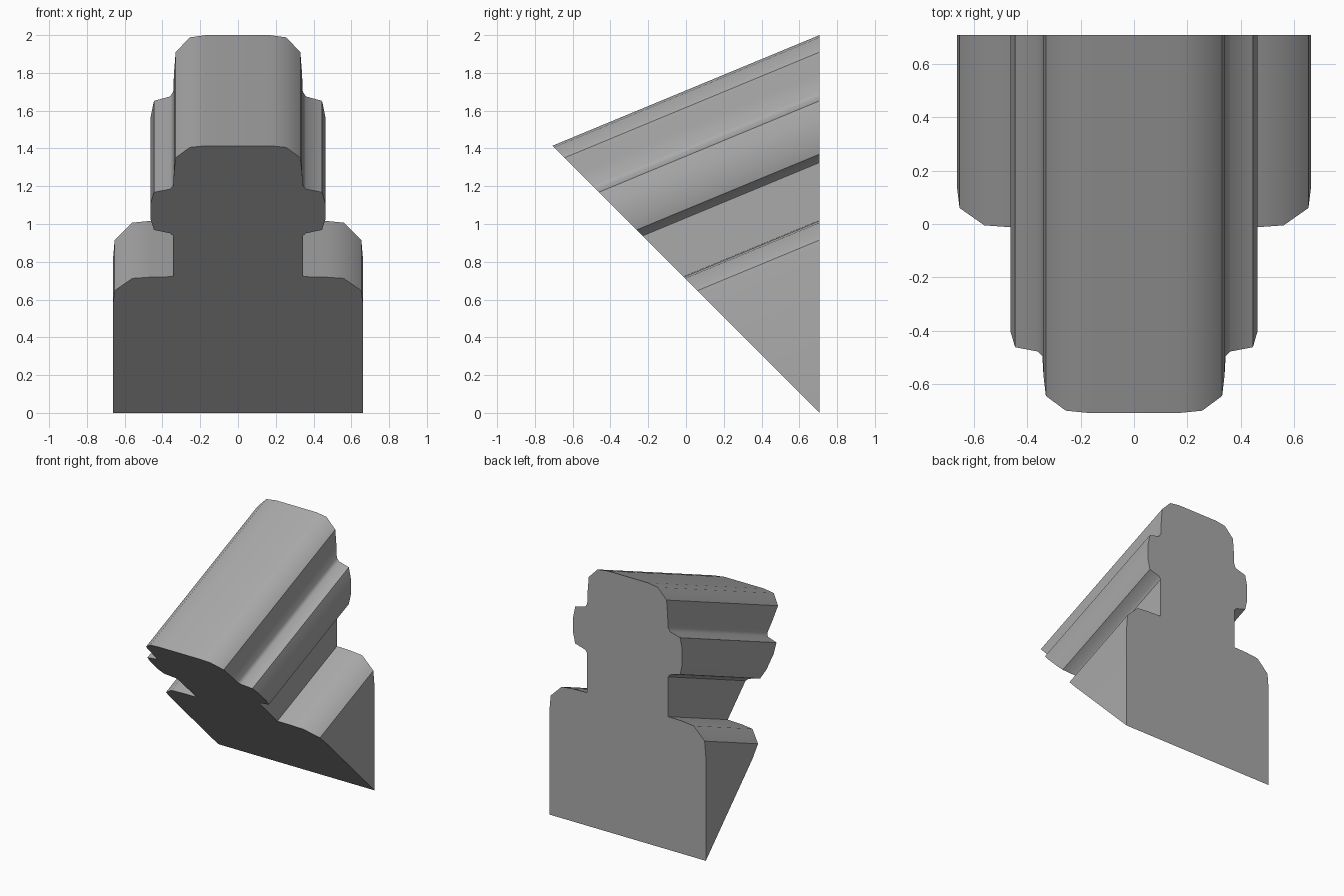
import bpy, bmesh, math
from mathutils import Matrix, Vector

if "Cube" in bpy.data.objects:
    bpy.data.objects.remove(bpy.data.objects["Cube"])

# Half profile (x, z) of the back face, from the top down to the pivot line
half = [(0.17, 2.0), (0.255, 1.988), (0.33, 1.91), (0.339, 1.80), (0.343, 1.70),
        (0.36, 1.675), (0.445, 1.652), (0.462, 1.57), (0.462, 1.445),
        (0.445, 1.37), (0.36, 1.345), (0.344, 1.325), (0.344, 1.02),
        (0.46, 1.017), (0.56, 1.007), (0.653, 0.915), (0.663, 0.80), (0.663, 0.0)]
outline = half + [(-x, z) for x, z in reversed(half)]

BACK_Y = 0.707
pivot = Vector((0, BACK_Y, 0))

# Back face, extruded and swung 45 degrees about its bottom edge
bm = bmesh.new()
back = bm.faces.new([bm.verts.new((x, BACK_Y, z)) for x, z in outline])
swept = bmesh.ops.extrude_face_region(bm, geom=[back], use_keep_orig=True)
front_verts = [g for g in swept["geom"] if isinstance(g, bmesh.types.BMVert)]
bmesh.ops.rotate(bm, verts=front_verts, cent=pivot,
                 matrix=Matrix.Rotation(math.radians(45), 3, 'X'))
bmesh.ops.remove_doubles(bm, verts=bm.verts[:], dist=0.0005)
bmesh.ops.recalc_face_normals(bm, faces=bm.faces[:])

mesh = bpy.data.meshes.new("wedge_segment")
bm.to_mesh(mesh)
bm.free()
wedge = bpy.data.objects.new("wedge_segment", mesh)
bpy.context.collection.objects.link(wedge)

# Single grey colour
grey = bpy.data.materials.new("plain_grey")
grey.diffuse_color = (0.4, 0.4, 0.4, 1)
grey.use_nodes = True
grey.node_tree.nodes["Principled BSDF"].inputs["Base Color"].default_value = grey.diffuse_color
mesh.materials.append(grey)

# Smooth rounded corners, sharp steps and cut faces
bpy.context.view_layer.objects.active = wedge
wedge.select_set(True)
bpy.ops.object.shade_smooth_by_angle(angle=math.radians(40))
